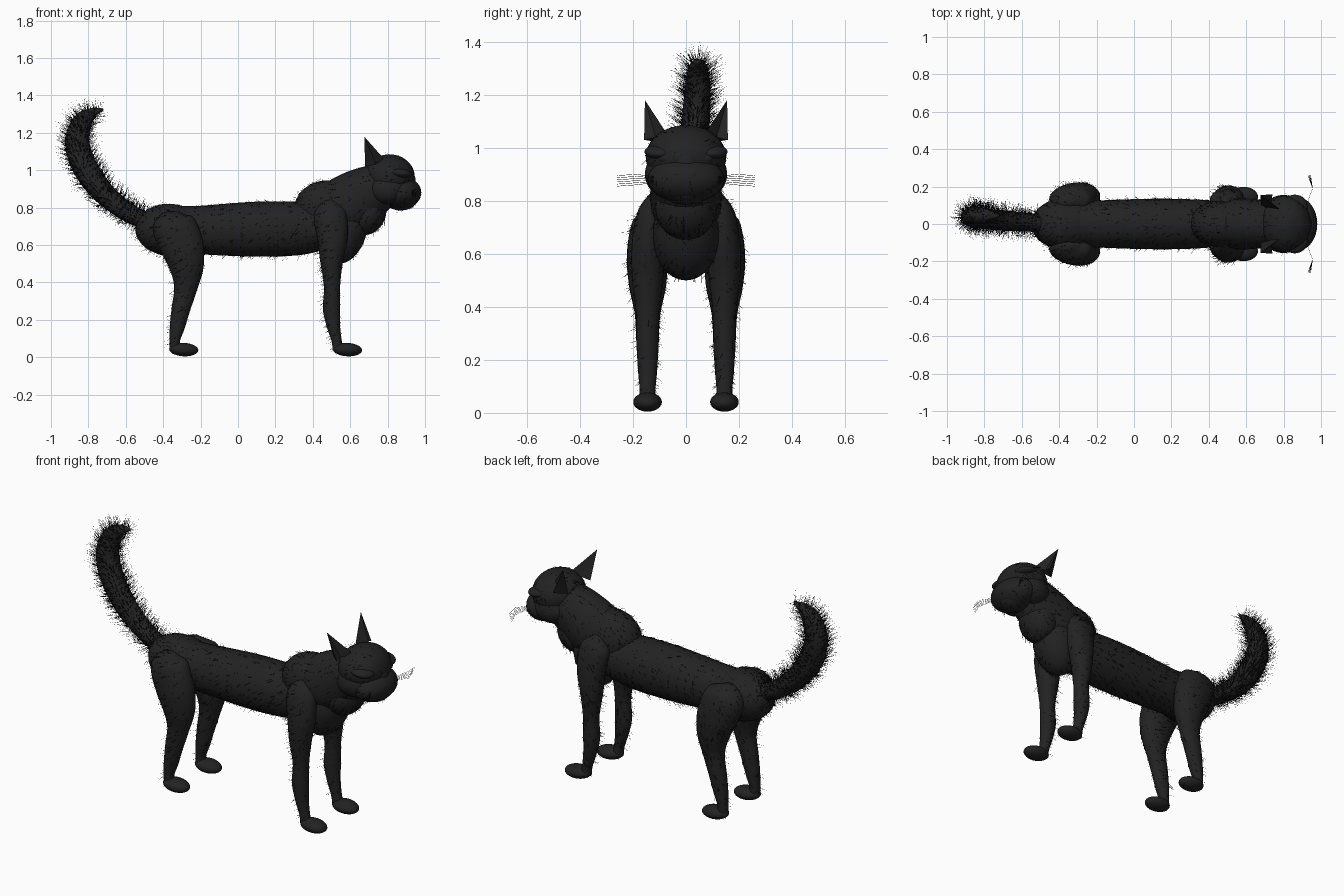
import bpy, bmesh, math, random
from mathutils import Vector, Matrix

random.seed(4)
if "Cube" in bpy.data.objects:
    bpy.data.objects.remove(bpy.data.objects["Cube"])


def material(name, value):
    mat = bpy.data.materials.new(name)
    mat.use_nodes = True
    colour = (value, value, value, 1)
    mat.diffuse_color = colour
    shader = mat.node_tree.nodes["Principled BSDF"]
    shader.inputs["Base Color"].default_value = colour
    shader.inputs["Roughness"].default_value = 0.8
    return mat


SKIN = material("charcoal skin", 0.016)
FUR = material("black fur", 0.005)


def finish(name, bm, mat, smooth=True):
    mesh = bpy.data.meshes.new(name)
    bmesh.ops.recalc_face_normals(bm, faces=bm.faces)
    bm.to_mesh(mesh)
    bm.free()
    mesh.materials.append(mat)
    for poly in mesh.polygons:
        poly.use_smooth = smooth
    obj = bpy.data.objects.new(name, mesh)
    bpy.context.collection.objects.link(obj)
    return obj


def ellipsoid(name, centre, radii, tilt=0):
    bm = bmesh.new()
    place = (Matrix.Translation(centre) @ Matrix.Rotation(math.radians(tilt), 4, "Y")
             @ Matrix.Diagonal((*radii, 1)))
    bmesh.ops.create_uvsphere(bm, u_segments=32, v_segments=20, radius=1, matrix=place)
    return finish(name, bm, SKIN)


def smooth_stations(stations, steps=6):
    """Catmull-Rom through the stations, radii included."""
    pts = [Vector(s) for s in stations]
    pts = [pts[0]] + pts + [pts[-1]]
    out = []
    for a, b, c, d in zip(pts, pts[1:], pts[2:], pts[3:]):
        for i in range(steps):
            t = i / steps
            out.append(b + (c - a) * t / 2 + (a * 2 - b * 5 + c * 4 - d) * t**2 / 2
                       + (b * 3 - a - c * 3 + d) * t**3 / 2)
    return out + [pts[-1]]


def loft(name, stations, sides=24):
    """Rounded limb through (x, y, z, depth radius, width radius) stations."""
    path = smooth_stations(stations)
    bm = bmesh.new()
    rings = []
    for i, s in enumerate(path):
        ahead, behind = path[min(i + 1, len(path) - 1)], path[max(i - 1, 0)]
        tangent = Vector((ahead[0] - behind[0], 0, ahead[2] - behind[2])).normalized()
        depth = Vector((tangent.z, 0, -tangent.x))
        ring = []
        for k in range(sides):
            a = math.tau * k / sides
            offset = depth * math.cos(a) * max(s[3], 0.002)
            offset.y = math.sin(a) * max(s[4], 0.002)
            ring.append(bm.verts.new(Vector(s[:3]) + offset))
        rings.append(ring)
    for low, high in zip(rings, rings[1:]):
        for k in range(sides):
            j = (k + 1) % sides
            bm.faces.new((low[k], low[j], high[j], high[k]))
    bm.faces.new(rings[0])
    bm.faces.new(rings[-1])
    return finish(name, bm, SKIN)


def fur(name, obj, count, length, lean, lift):
    """Thin tapering hairs scattered over a part."""
    bm = bmesh.new()
    polys = obj.data.polygons
    for poly in random.choices(polys, [p.area for p in polys], k=count):
        corners = [obj.data.vertices[v].co for v in poly.vertices]
        weights = [random.random() for c in corners]
        root = sum((c * w for c, w in zip(corners, weights)), Vector()) / sum(weights)
        jitter = Vector([random.uniform(-0.3, 0.3) for axis in "xyz"])
        way = (poly.normal * lift + Vector(lean) + jitter).normalized()
        side = way.orthogonal().normalized() * 0.001
        side.rotate(Matrix.Rotation(random.uniform(0, math.pi), 3, way))
        tip = root + way * length * random.uniform(0.3, 1)
        bm.faces.new([bm.verts.new(p) for p in (root - side, root + side, tip)])
    return finish(name, bm, FUR, False)


# Trunk, neck and chest
torso = loft("torso", [(-0.5, 0, 0.68, 0.06, 0.06), (-0.4, 0, 0.68, 0.12, 0.11),
                       (-0.2, 0, 0.68, 0.13, 0.125), (0.1, 0, 0.685, 0.147, 0.135),
                       (0.35, 0, 0.69, 0.14, 0.13), (0.55, 0, 0.71, 0.1, 0.11)])
hips = ellipsoid("hips", (-0.36, 0, 0.68), (0.19, 0.14, 0.14), 5)
withers = ellipsoid("withers", (0.47, 0, 0.8), (0.17, 0.125, 0.145), -8)
chest = ellipsoid("chest", (0.57, 0, 0.67), (0.115, 0.125, 0.175), 18)
neck = loft("neck", [(0.44, 0, 0.74, 0.13, 0.11), (0.56, 0, 0.8, 0.16, 0.135),
                     (0.68, 0, 0.87, 0.15, 0.13), (0.8, 0, 0.94, 0.11, 0.12)])
throat = ellipsoid("throat", (0.69, 0, 0.77), (0.1, 0.115, 0.12), 25)

# Head
skull = ellipsoid("skull", (0.81, 0, 0.965), (0.135, 0.152, 0.12))
muzzle = ellipsoid("muzzle", (0.87, 0, 0.88), (0.11, 0.145, 0.088))
ellipsoid("nose_bridge", (0.9, 0, 0.94), (0.05, 0.055, 0.07))
ellipsoid("chin", (0.87, 0, 0.84), (0.085, 0.09, 0.055))

# Tail
tail = loft("tail", [(-0.46, 0, 0.72, 0.045, 0.045), (-0.58, 0.01, 0.77, 0.05, 0.05),
                     (-0.72, 0.02, 0.88, 0.06, 0.055), (-0.82, 0.03, 1.02, 0.068, 0.055),
                     (-0.86, 0.04, 1.15, 0.065, 0.052), (-0.835, 0.045, 1.25, 0.055, 0.046),
                     (-0.78, 0.045, 1.305, 0.03, 0.033), (-0.72, 0.045, 1.325, 0.005, 0.006)])

furry = [("torso", torso, 1100), ("hips", hips, 400), ("withers", withers, 400),
         ("chest", chest, 250), ("neck", neck, 300), ("throat", throat, 250),
         ("skull", skull, 250), ("muzzle", muzzle, 120)]

# Paired parts
for side, s in (("left", 1), ("right", -1)):
    y = 0.145 * s
    hind = loft(side + "_hind_leg", [
        (-0.36, y * 0.8, 0.78, 0.03, 0.02), (-0.35, y * 0.9, 0.72, 0.11, 0.07),
        (-0.3, y, 0.6, 0.115, 0.078), (-0.275, y, 0.48, 0.092, 0.07),
        (-0.28, y, 0.37, 0.062, 0.048), (-0.305, y, 0.26, 0.05, 0.042),
        (-0.325, y, 0.16, 0.04, 0.036), (-0.338, y, 0.09, 0.028, 0.03),
        (-0.335, y, 0.04, 0.03, 0.03)])
    front = loft(side + "_front_leg", [
        (0.48, y * 0.7, 0.84, 0.03, 0.02), (0.49, y * 0.85, 0.77, 0.085, 0.055),
        (0.505, y * 0.97, 0.65, 0.082, 0.063), (0.5, y, 0.52, 0.062, 0.06),
        (0.503, y, 0.38, 0.043, 0.044), (0.5, y, 0.26, 0.046, 0.042),
        (0.51, y, 0.17, 0.036, 0.036), (0.527, y, 0.09, 0.027, 0.03),
        (0.535, y, 0.04, 0.03, 0.03)])
    furry += [(side + "_hind_leg", hind, 350), (side + "_front_leg", front, 350)]
    for part, x in (("hind", -0.29), ("front", 0.585)):
        ellipsoid(f"{side}_{part}_paw", (x, y, 0.041), (0.078, 0.054, 0.036), 3)
    ellipsoid(side + "_brow", (0.86, 0.095 * s, 0.985), (0.068, 0.062, 0.027), 8)
    ellipsoid(side + "_eye", (0.895, 0.078 * s, 0.962), (0.032, 0.03, 0.025))
    ellipsoid(side + "_cheek", (0.8, 0.085 * s, 0.9), (0.1, 0.07, 0.08))

    # Pointed ear, hollowed at the front
    bm = bmesh.new()
    tip, outer, inner, back, hollow = [
        bm.verts.new((x, v * s, z)) for x, v, z in (
            (0.675, 0.155, 1.18), (0.74, 0.158, 1.03), (0.79, 0.07, 1.05),
            (0.68, 0.1, 1.02), (0.735, 0.115, 1.04))]
    for tri in ((tip, outer, hollow), (tip, hollow, inner), (tip, inner, back),
                (tip, back, outer), (outer, back, hollow), (back, inner, hollow)):
        bm.faces.new(tri)
    finish(side + "_ear", bm, SKIN, False)

    # Whiskers
    for i in range(6):
        curve = bpy.data.curves.new("whisker", "CURVE")
        curve.dimensions = "3D"
        curve.bevel_depth = 0.0008
        curve.bevel_resolution = 0
        line = curve.splines.new("POLY")
        line.points.add(2)
        rise = (i - 2.5) * 0.008
        for p, co in zip(line.points, ((0.925, 0.11, 0.88 + rise / 2),
                                       (0.955, 0.19, 0.88 + rise),
                                       (0.93 + i * 0.003, 0.26, 0.875 + rise))):
            p.co = (co[0], co[1] * s, co[2], 1)
        curve.materials.append(FUR)
        whisker = bpy.data.objects.new(f"{side}_whisker_{i}", curve)
        bpy.context.collection.objects.link(whisker)

# Coat: short and swept back on the body, long and bristling on the tail
for name, obj, count in furry:
    fur(name + "_fur", obj, count, 0.045, (-0.6, 0, -0.4), 0.5)
fur("tail_fur", tail, 2600, 0.085, (-0.1, 0, 0.5), 0.8)
